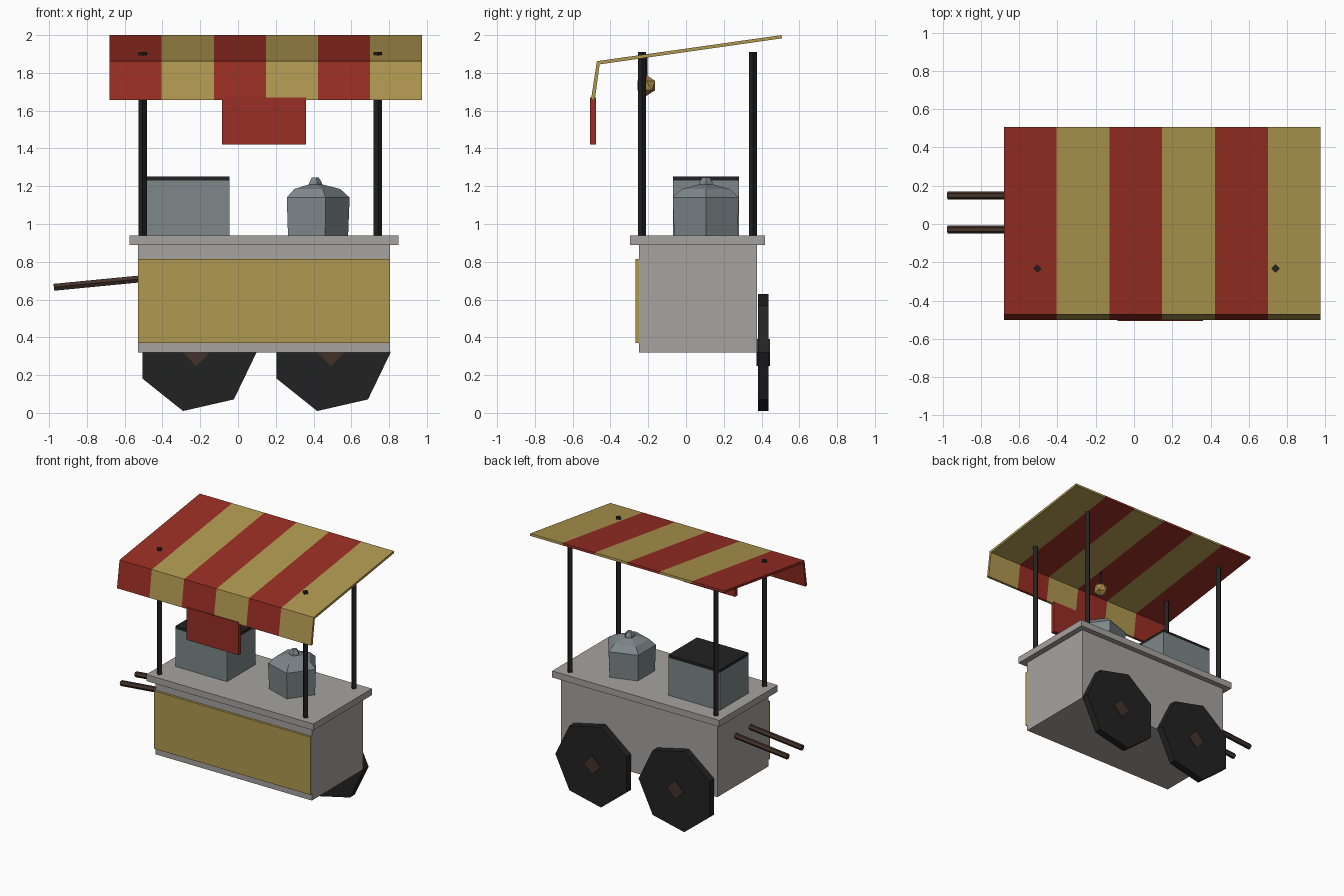
import bpy, bmesh, math
from mathutils import Vector

if "Cube" in bpy.data.objects:
    bpy.data.objects.remove(bpy.data.objects["Cube"])


def material(name, r, g, b):
    """Flat colour from display values 0-255."""
    m = bpy.data.materials.new(name)
    m.diffuse_color = [(c / 255 / 12.92 if c < 11 else ((c / 255 + 0.055) / 1.055) ** 2.4)
                       for c in (r, g, b)] + [1]
    m.use_nodes = True
    m.node_tree.nodes["Principled BSDF"].inputs["Base Color"].default_value = m.diffuse_color
    return m


YELLOW = material("mustard", 176, 152, 80)
RED = material("brick_red", 152, 46, 36)
GREY = material("light_grey", 166, 163, 159)
STEEL = material("steel", 125, 135, 138)
BLACK = material("black", 34, 34, 34)
BROWN = material("dark_wood", 68, 50, 42)
LAMP = material("lamp_gold", 176, 142, 72)


def finish(name, bm, *mats):
    bmesh.ops.recalc_face_normals(bm, faces=bm.faces)
    me = bpy.data.meshes.new(name)
    bm.to_mesh(me)
    bm.free()
    ob = bpy.data.objects.new(name, me)
    for m in mats:
        me.materials.append(m)
    bpy.context.collection.objects.link(ob)
    return ob


def box(name, x, y, z, mat):
    bm = bmesh.new()
    bmesh.ops.create_cube(bm, size=1)
    for v in bm.verts:
        v.co = [a + (b - a) * (c + 0.5) for (a, b), c in zip((x, y, z), v.co)]
    return finish(name, bm, mat)


def rod(name, p, q, radius, sides, mat):
    """Prism between two points, with one corner facing sideways."""
    p, q = Vector(p), Vector(q)
    axis = (q - p).normalized()
    side = Vector((1, 0, 0)) if abs(axis.x) < 0.5 else Vector((0, 1, 0))
    up = axis.cross(side).normalized()
    bm = bmesh.new()
    rings = []
    for c in (p, q):
        rings.append([bm.verts.new(c + radius * (side * math.cos(t) + up * math.sin(t)))
                      for t in (2 * math.pi * i / sides for i in range(sides))])
        bm.faces.new(rings[-1])
    for i in range(sides):
        j = (i + 1) % sides
        bm.faces.new((rings[0][i], rings[0][j], rings[1][j], rings[1][i]))
    return finish(name, bm, mat)


def lathe(name, x, y, profile, sides, mat):
    bm = bmesh.new()
    rings = [[bm.verts.new((x + r * math.cos(2 * math.pi * i / sides),
                            y + r * math.sin(2 * math.pi * i / sides), z))
              for i in range(sides)] for r, z in profile]
    for a, b in zip(rings, rings[1:]):
        for i in range(sides):
            j = (i + 1) % sides
            bm.faces.new((a[i], a[j], b[j], b[i]))
    bm.faces.new(rings[0])
    bm.faces.new(rings[-1])
    return finish(name, bm, mat)


# Cart body, counter and front panel
box("cart_body", (-0.53, 0.805), (-0.25, 0.375), (0.32, 0.89), GREY)
box("counter_top", (-0.575, 0.85), (-0.296, 0.417), (0.89, 0.94), GREY)
box("front_panel", (-0.53, 0.805), (-0.268, -0.25), (0.37, 0.815), YELLOW)

# Seven-sided wheels with square hubs on the back side
for x in (-0.22, 0.49):
    rod("wheel", (x, 0.38, 0.32), (x, 0.437, 0.32), 0.318, 7, BLACK)
    rod("wheel_hub", (x, 0.373, 0.32), (x, 0.445, 0.32), 0.072, 4, BROWN)

# Push handles
for y in (-0.028, 0.15):
    rod("push_handle", (-0.975, y, 0.665), (-0.52, y, 0.709), 0.021, 6, BROWN)

# Canopy posts
for x in (-0.505, 0.74):
    for y in (-0.233, 0.355):
        rod("canopy_post", (x, y, 0.94), (x, y, 1.91), 0.022, 4, BLACK)

# Striped canopy with hanging valance
section = [(0.506, 2.0), (-0.472, 1.862), (-0.503, 1.656),
           (-0.483, 1.656), (-0.457, 1.845), (0.508, 1.983)]
STRIPES, X0, X1 = 6, -0.68, 0.975
bm = bmesh.new()
cuts = [[bm.verts.new((X0 + (X1 - X0) * i / STRIPES, y, z)) for y, z in section]
        for i in range(STRIPES + 1)]
for s in range(STRIPES):
    for i in range(6):
        j = (i + 1) % 6
        f = bm.faces.new((cuts[s][i], cuts[s][j], cuts[s + 1][j], cuts[s + 1][i]))
        f.material_index = s % 2
for end, index in ((cuts[0], 0), (cuts[-1], 1)):
    for quad in ((0, 1, 4, 5), (1, 2, 3, 4)):
        bm.faces.new([end[k] for k in quad]).material_index = index
finish("canopy", bm, RED, YELLOW)

# Hanging sign board
box("sign_board", (-0.085, 0.36), (-0.508, -0.476), (1.42, 1.67), RED)

# Lamp on a short cord
bm = bmesh.new()
bmesh.ops.create_icosphere(bm, subdivisions=1, radius=0.055)
bmesh.ops.translate(bm, verts=bm.verts, vec=(0.14, -0.21, 1.733))
finish("lamp", bm, LAMP)
rod("lamp_cord", (0.14, -0.21, 1.77), (0.14, -0.21, 1.89), 0.006, 4, BLACK)

# Grill box with dark lid
box("grill_box", (-0.484, -0.045), (-0.07, 0.28), (0.94, 1.23), STEEL)
box("grill_lid", (-0.484, -0.045), (-0.07, 0.28), (1.23, 1.252), BLACK)

# Five-sided pot with domed lid and knob
lathe("pot", 0.407, 0.105, [(0.176, 0.94), (0.184, 1.14)], 5, STEEL)
lathe("pot_lid", 0.407, 0.105, [(0.184, 1.14), (0.135, 1.185), (0.045, 1.208)], 5, STEEL)
lathe("pot_knob", 0.407, 0.105, [(0.04, 1.2), (0.036, 1.222), (0.02, 1.247)], 5, STEEL)
